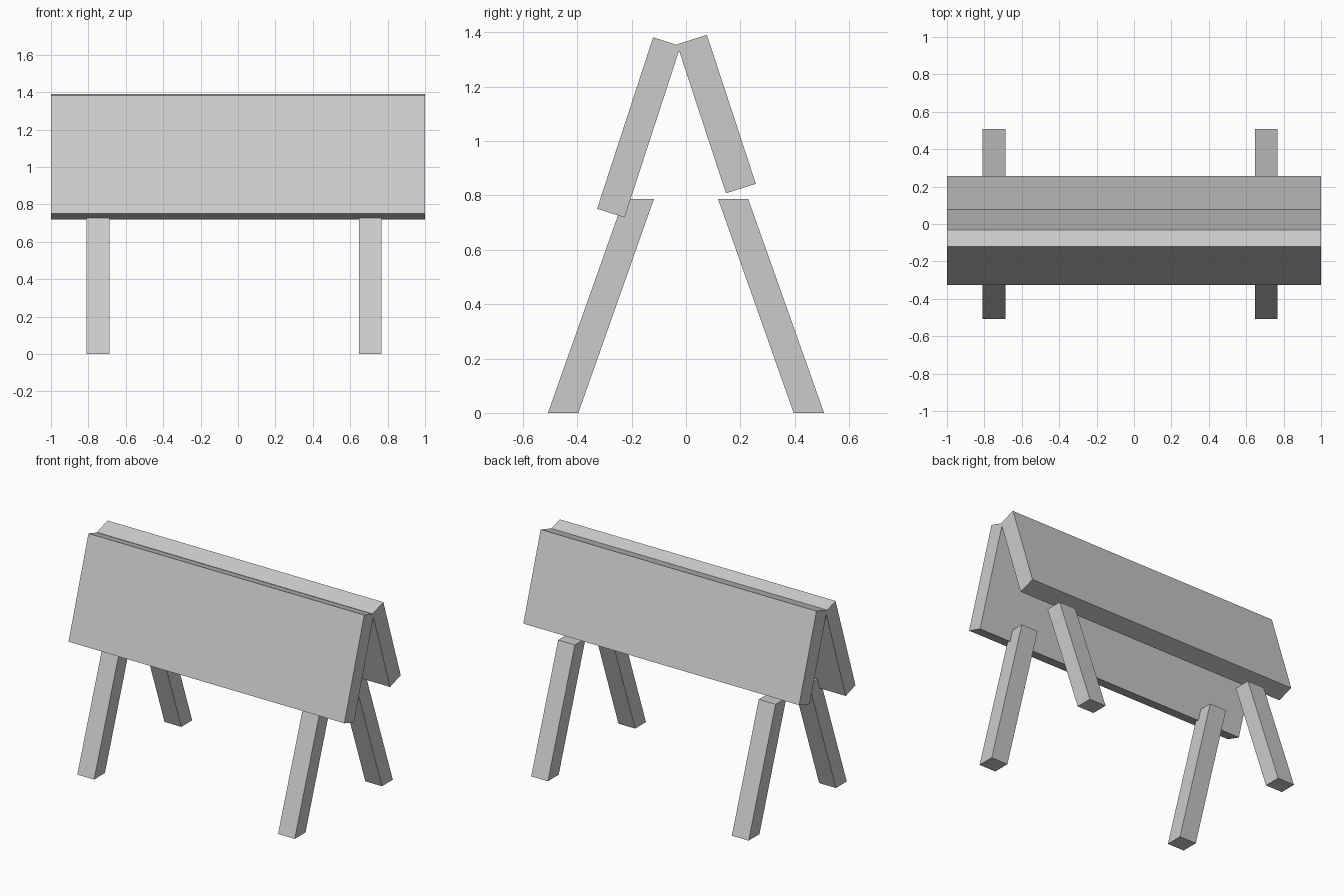
import bpy

if "Cube" in bpy.data.objects:
    bpy.data.objects.remove(bpy.data.objects["Cube"])

grey = bpy.data.materials.new("plain grey")
grey.diffuse_color = (0.6, 0.6, 0.6, 1)
grey.use_nodes = True
grey.node_tree.nodes["Principled BSDF"].inputs["Base Color"].default_value = grey.diffuse_color


def extrude_x(name, profile, x0, x1):
    """Solid made by sweeping a (y, z) outline, anticlockwise, from x0 to x1."""
    n = len(profile)
    verts = [(x, y, z) for x in (x0, x1) for y, z in profile]
    faces = [tuple(reversed(range(n))), tuple(range(n, 2 * n))]
    faces += [(i, (i + 1) % n, n + (i + 1) % n, n + i) for i in range(n)]
    mesh = bpy.data.meshes.new(name)
    mesh.from_pydata(verts, [], faces)
    mesh.materials.append(grey)
    obj = bpy.data.objects.new(name, mesh)
    bpy.context.collection.objects.link(obj)
    return obj


# Leaning boards meeting at the ridge (the front one hangs lower)
extrude_x("front_board", [(-0.327, 0.751), (-0.226, 0.719),
                          (-0.020, 1.350), (-0.121, 1.382)], -1, 1)
extrude_x("back_board", [(0.147, 0.808), (0.257, 0.843),
                         (0.077, 1.391), (-0.033, 1.356)], -1, 1)

# Splayed legs with level feet and tops
front_leg = [(-0.508, 0), (-0.396, 0), (-0.118, 0.787), (-0.229, 0.787)]
back_leg = [(-y, z) for y, z in reversed(front_leg)]
for side, x0, x1 in (("left", -0.81, -0.688), ("right", 0.646, 0.767)):
    extrude_x("front_leg_" + side, front_leg, x0, x1)
    extrude_x("back_leg_" + side, back_leg, x0, x1)
